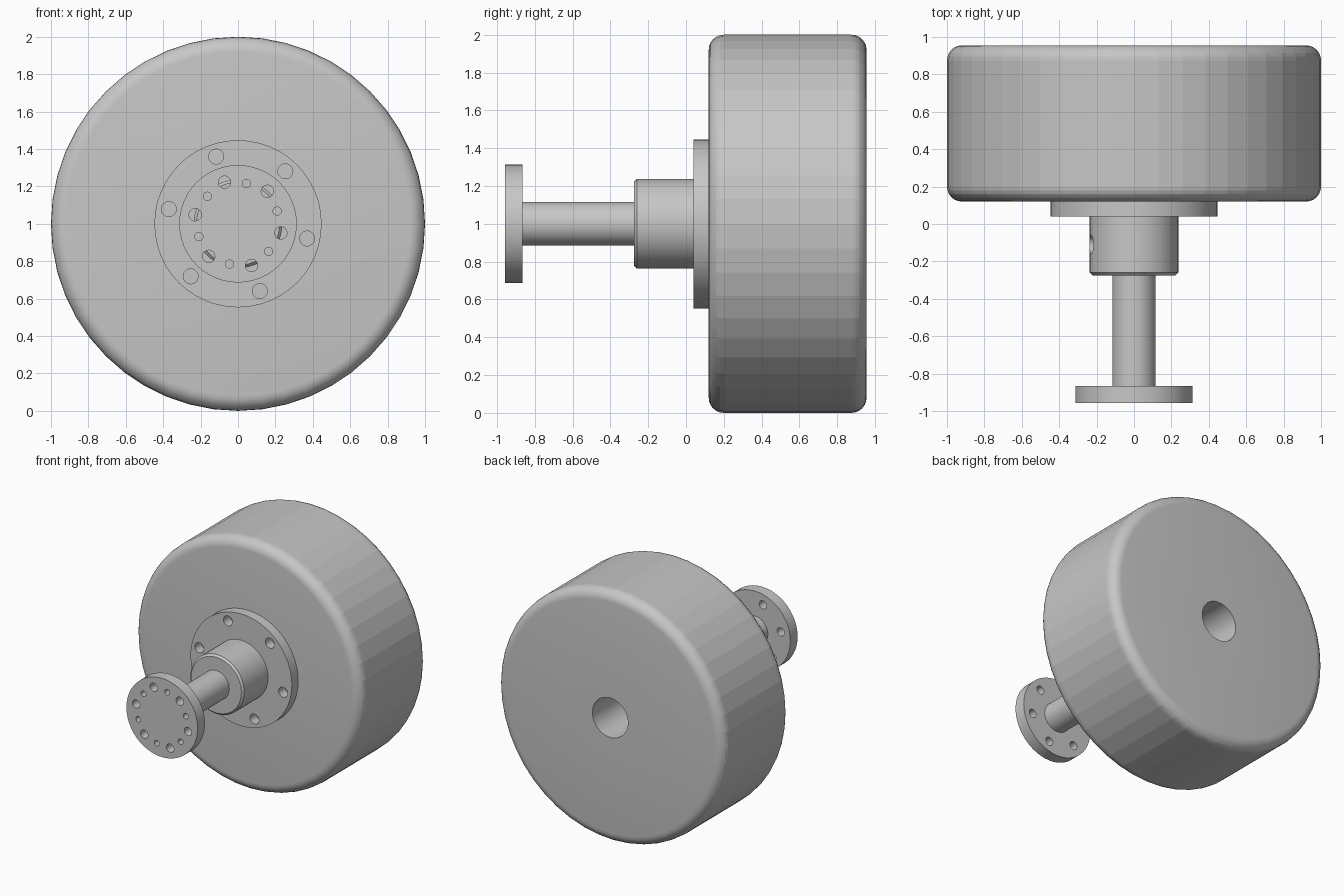
import bpy, bmesh, math
from mathutils import Matrix, Vector

default = bpy.data.objects.get("Cube")
if default:
    bpy.data.objects.remove(default, do_unlink=True)

GREY = (0.57, 0.57, 0.57, 1)
mat = bpy.data.materials.new("plain grey")
mat.use_nodes = True
mat.diffuse_color = GREY
mat.node_tree.nodes["Principled BSDF"].inputs["Base Color"].default_value = GREY

AXIS = Vector((0, 0, 1))  # all parts turn about a line through here, along y


def add_object(name, bm):
    bmesh.ops.recalc_face_normals(bm, faces=bm.faces)
    mesh = bpy.data.meshes.new(name)
    bm.to_mesh(mesh)
    bm.free()
    mesh.materials.append(mat)
    obj = bpy.data.objects.new(name, mesh)
    bpy.context.collection.objects.link(obj)
    return obj


def lathe(name, profile, segments=48):
    """Turn a profile of (radius, y) points, closing it with caps at the axis."""
    bm = bmesh.new()
    rings = []
    for r, y in profile:
        ring = []
        for i in range(segments):
            a = math.tau * i / segments
            ring.append(bm.verts.new(AXIS + Vector((r * math.cos(a), y, r * math.sin(a)))))
        rings.append(ring)
    for a, b in zip(rings, rings[1:]):
        for i in range(segments):
            j = (i + 1) % segments
            bm.faces.new((a[i], a[j], b[j], b[i]))
    bm.faces.new(rings[0])
    bm.faces.new(rings[-1])
    return add_object(name, bm)


def radial(angle, distance, y):
    a = math.radians(angle)
    return AXIS + Vector((distance * math.cos(a), y, distance * math.sin(a)))


def add_drill(bm, start, end, radius, tip_radius=None):
    """Add a round drill body between two points."""
    d = end - start
    matrix = Matrix.Translation((start + end) / 2) @ d.to_track_quat("Z", "Y").to_matrix().to_4x4()
    bmesh.ops.create_cone(bm, cap_ends=True, segments=24, radius1=radius,
                          radius2=radius if tip_radius is None else tip_radius,
                          depth=d.length, matrix=matrix)


def cut(obj, bm):
    cutter = add_object("drill_cutter", bm)
    cutter.hide_render = True
    mod = obj.modifiers.new("holes", "BOOLEAN")
    mod.operation = "DIFFERENCE"
    mod.solver = "EXACT"
    mod.object = cutter
    bpy.context.view_layer.objects.active = obj
    bpy.ops.object.modifier_apply(modifier=mod.name)
    bpy.data.objects.remove(cutter, do_unlink=True)


def smooth(obj):
    bpy.ops.object.select_all(action="DESELECT")
    obj.select_set(True)
    bpy.context.view_layer.objects.active = obj
    bpy.ops.object.shade_smooth_by_angle(angle=math.radians(30))


# Wheel with rounded shoulders and a deep bore in the back
FRONT, BACK, FILLET, BORE = 0.12, 0.955, 0.08, 0.157
steps = [math.pi / 2 * i / 6 for i in range(7)]
profile = [(1 - FILLET + FILLET * math.sin(t), FRONT + FILLET - FILLET * math.cos(t)) for t in steps]
profile += [(1 - FILLET + FILLET * math.cos(t), BACK - FILLET + FILLET * math.sin(t)) for t in steps]
profile += [(BORE, BACK), (BORE, FRONT + 0.04)]
wheel = lathe("wheel", profile)
smooth(wheel)
# The tread keeps its flat facets
for face in wheel.data.polygons:
    c = face.center - AXIS
    if math.hypot(c.x, c.z) > 0.99:
        face.use_smooth = False

# Mounting flange with six bolt holes
flange = lathe("mounting_flange", [(0.447, 0.04), (0.447, FRONT)])
bm = bmesh.new()
for k in range(6):
    angle = 48 + 60 * k
    add_drill(bm, radial(angle, 0.378, 0), radial(angle, 0.378, 0.2), 0.04)
cut(flange, bm)
smooth(flange)

# Hub with a chamfered nose and one cross hole
hub = lathe("hub", [(0.222, -0.275), (0.237, -0.26), (0.237, 0.04)])
bm = bmesh.new()
add_drill(bm, radial(168, 0.116, -0.11), radial(168, 0.3, -0.11), 0.05)
cut(hub, bm)
smooth(hub)

# Shaft
shaft = lathe("shaft", [(0.116, -0.865), (0.116, -0.275)])
smooth(shaft)

# End flange with six through holes and six blind holes between them
end_flange = lathe("end_flange", [(0.314, -0.957), (0.314, -0.865)])
bm = bmesh.new()
for k in range(6):
    through, blind = 48 + 60 * k, 18 + 60 * k
    add_drill(bm, radial(through, 0.234, -1.1), radial(through, 0.234, -0.8), 0.033)
    add_drill(bm, radial(blind, 0.22, -1.1), radial(blind, 0.22, -0.9), 0.022)
cut(end_flange, bm)
smooth(end_flange)
